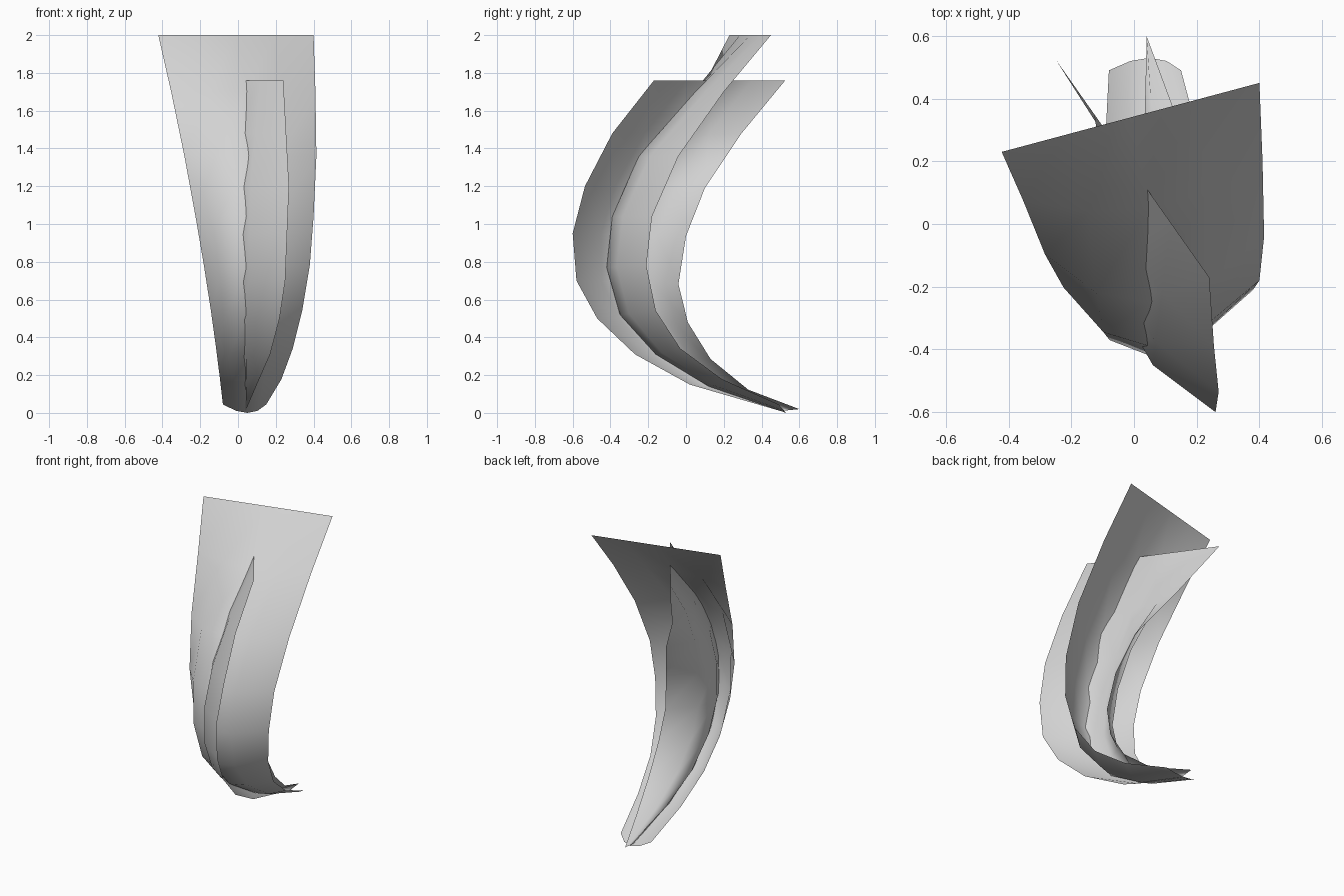
import bpy
import bmesh
from mathutils import Vector

default_cube = bpy.data.objects.get("Cube")
if default_cube:
    bpy.data.objects.remove(default_cube, do_unlink=True)


def make_material(name, value):
    material = bpy.data.materials.new(name)
    material.use_nodes = True
    colour = (value, value, value, 1)
    material.diffuse_color = colour
    shader = material.node_tree.nodes["Principled BSDF"]
    shader.inputs["Base Color"].default_value = colour
    shader.inputs["Roughness"].default_value = 0.8
    return material


def arc_through(start, middle, end, segments):
    """Points on a parabola through three given points."""
    points = []
    for step in range(segments + 1):
        t = step / segments
        bulge = 4 * t * (1 - t)
        chord = start.lerp(end, t)
        points.append(chord + bulge * (middle - start.lerp(end, 0.5)))
    return points


def loft_blade(name, sections, material):
    """Skin a thin open sheet over successive cross-sections."""
    bm = bmesh.new()
    rows = [[bm.verts.new(point) for point in section] for section in sections]
    for lower, upper in zip(rows, rows[1:]):
        for i in range(len(lower) - 1):
            bm.faces.new((lower[i], lower[i + 1], upper[i + 1], upper[i]))
    for face in bm.faces:
        face.smooth = True
    mesh = bpy.data.meshes.new(name)
    bm.to_mesh(mesh)
    bm.free()
    mesh.materials.append(material)
    blade = bpy.data.objects.new(name, mesh)
    bpy.context.collection.objects.link(blade)
    return blade


blade_grey = make_material("light grey", 0.65)
SEGMENTS = 4

# Wide blade: trough-shaped at the foot, flattening to a straight top edge.
# Each row: height, depth of the edges, depth of the spine, reach of the +x edge
wide_rows = [
    (0, .49, .53, .15),
    (.14, .19, .12, .23),
    (.31, -.03, -.16, .29),
    (.52, -.16, -.35, .34),
    (.77, -.21, -.42, .38),
    (1.04, -.18, -.39, .4),
    (1.36, -.04, -.25, .415),
    (1.7, .2, .05, .41),
    (2, .45, .34, .4),
]
wide_sections = []
for z, edge_y, spine_y, reach in wide_rows:
    height = z / 2
    lift = .045 * (1 - min(1, z))      # edges curl up near the foot
    twist = .22 * height ** 3.5        # top edge turns towards the front
    near = Vector((-.08 - .105 * z - .033 * z * z, edge_y - twist, z + lift))
    far = Vector((reach, edge_y, z + lift))
    spine = Vector((.05, spine_y, z))
    if height == 1:
        spine = near.lerp(far, .5)
    wide_sections.append(arc_through(near, spine, far, SEGMENTS))
loft_blade("wide_blade", wide_sections, blade_grey)

# Crossing blade: a trough opening sideways that cuts through the wide one.
# Each row: height, front edge x and y, spine x, back edge x and y
crossing_rows = [
    (.01, .04, .5, .04, .04, .6),
    (.15, .1, .02, .03, .14, .33),
    (.31, .17, -.27, .005, .19, .13),
    (.5, .22, -.47, -.01, .2, .01),
    (.7, .25, -.58, -.015, .185, -.04),
    (.95, .26, -.6, -.025, .15, 0),
    (1.2, .27, -.535, -.03, .08, .1),
    (1.48, .255, -.39, -.025, -.1, .29),
    (1.76, .24, -.17, -.005, -.25, .525),
]
crossing_sections = []
top = crossing_rows[-1][0]
for z, front_x, front_y, spine_x, back_x, back_y in crossing_rows:
    drop = .03 * (1 - z / top) if z > .1 else -.01
    front_edge = Vector((front_x, front_y, z))
    back_edge = Vector((back_x, back_y, z - drop))
    spine = front_edge.lerp(back_edge, .5)
    spine.x = spine_x
    crossing_sections.append(arc_through(back_edge, spine, front_edge, SEGMENTS))
loft_blade("crossing_blade", crossing_sections, blade_grey)
